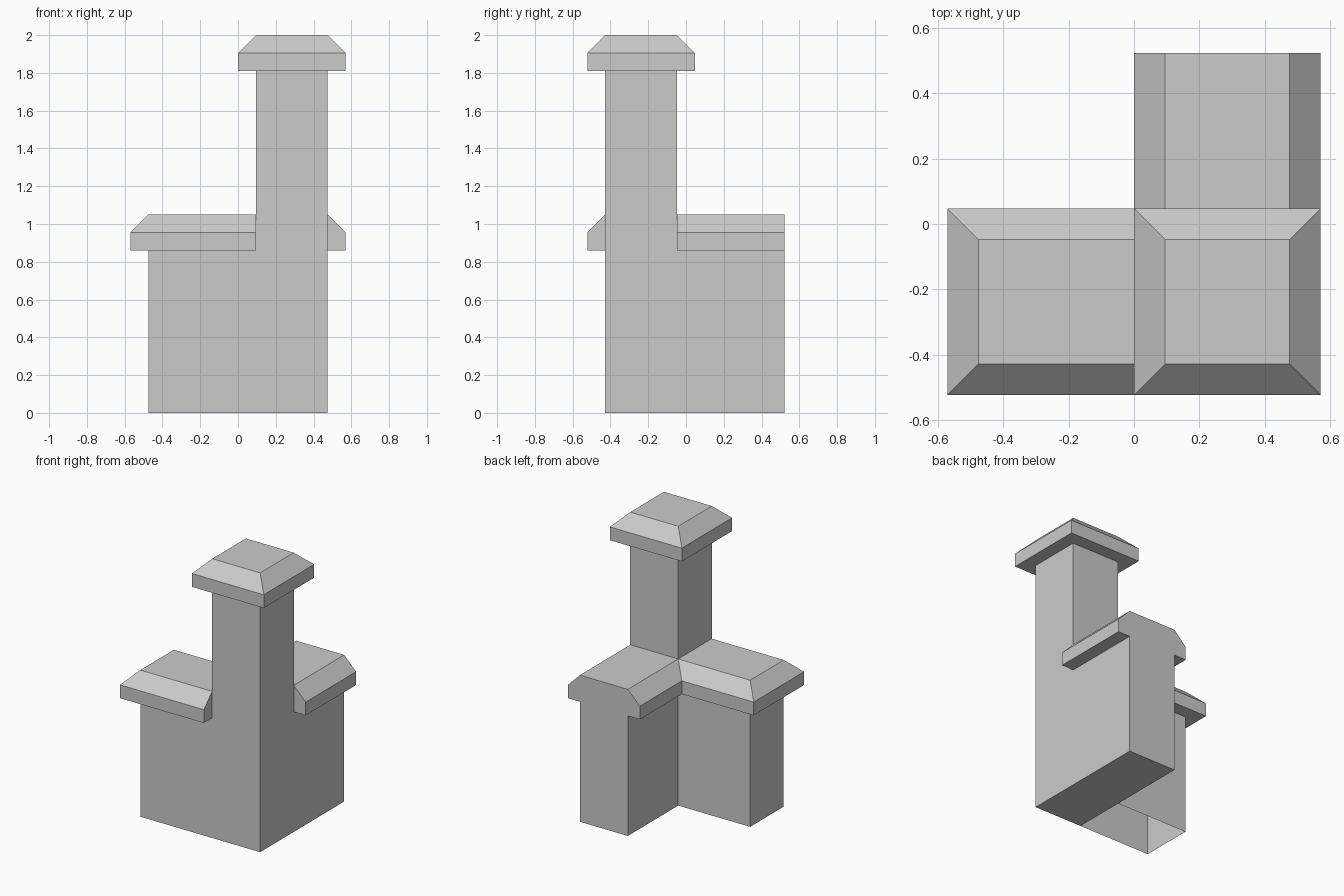
import bpy
import bmesh

cube = bpy.data.objects.get("Cube")
if cube:
    bpy.data.objects.remove(cube, do_unlink=True)

stone = bpy.data.materials.new("grey stone")
stone.use_nodes = True
GREY = (0.6, 0.6, 0.6, 1)
stone.diffuse_color = GREY
stone.node_tree.nodes["Principled BSDF"].inputs["Base Color"].default_value = GREY

U = 0.095                  # overhang and bevel size
X0, X1 = U, 5 * U          # pillar sides
Y0, Y1 = -4.5 * U, -0.5 * U
BACK = 5.5 * U
WALL_TOP, CAP_BASE = 0.86, 1.81


def finish(name, bm):
    bmesh.ops.recalc_face_normals(bm, faces=bm.faces)
    mesh = bpy.data.meshes.new(name)
    bm.to_mesh(mesh)
    bm.free()
    mesh.materials.append(stone)
    obj = bpy.data.objects.new(name, mesh)
    bpy.context.collection.objects.link(obj)


def stack(name, layers, open_bottom=False):
    """Join rectangles (x0, x1, y0, y1, z) from the bottom up."""
    bm = bmesh.new()
    rings = [[bm.verts.new((x, y, z)) for x, y in ((a, c), (b, c), (b, d), (a, d))]
             for a, b, c, d, z in layers]
    for low, high in zip(rings, rings[1:]):
        for i in range(4):
            j = (i + 1) % 4
            bm.faces.new((low[i], low[j], high[j], high[i]))
    bm.faces.new(rings[-1])
    bottom = bm.faces.new(rings[0][::-1])
    bmesh.ops.recalc_face_normals(bm, faces=bm.faces)
    if open_bottom:
        bmesh.ops.delete(bm, geom=[bottom], context='FACES_ONLY')
    finish(name, bm)


def block(name, x0, x1, y0, y1, top, open_bottom=False):
    stack(name, [(x0, x1, y0, y1, 0), (x0, x1, y0, y1, top)], open_bottom)


def coping(name, x0, x1, y0, y1, z, sides):
    """Slab with sloped top; sides marks which of -x, +x, -y, +y overhang."""
    l, r, f, b = (U * s for s in sides)
    outer = (x0 - l, x1 + r, y0 - f, y1 + b)
    stack(name, [outer + (z,), outer + (z + U,), (x0, x1, y0, y1, z + 2 * U)])


# Corner pillar and the two walls running from it
block("corner_pillar", X0, X1, Y0, Y1, CAP_BASE)
block("side_wall", -X1, X0, Y0, Y1, WALL_TOP, open_bottom=True)
block("back_wall", X0, X1, Y1, BACK, WALL_TOP)

# Copings: hipped at the free side end, cut flush at the back end
coping("side_coping", -X1, X0, Y0, Y1, WALL_TOP, (1, 0, 1, 1))
coping("back_coping", X0, X1, Y1, BACK, WALL_TOP, (1, 1, 0, 0))
coping("pillar_cap", X0, X1, Y0, Y1, CAP_BASE, (1, 1, 1, 1))
